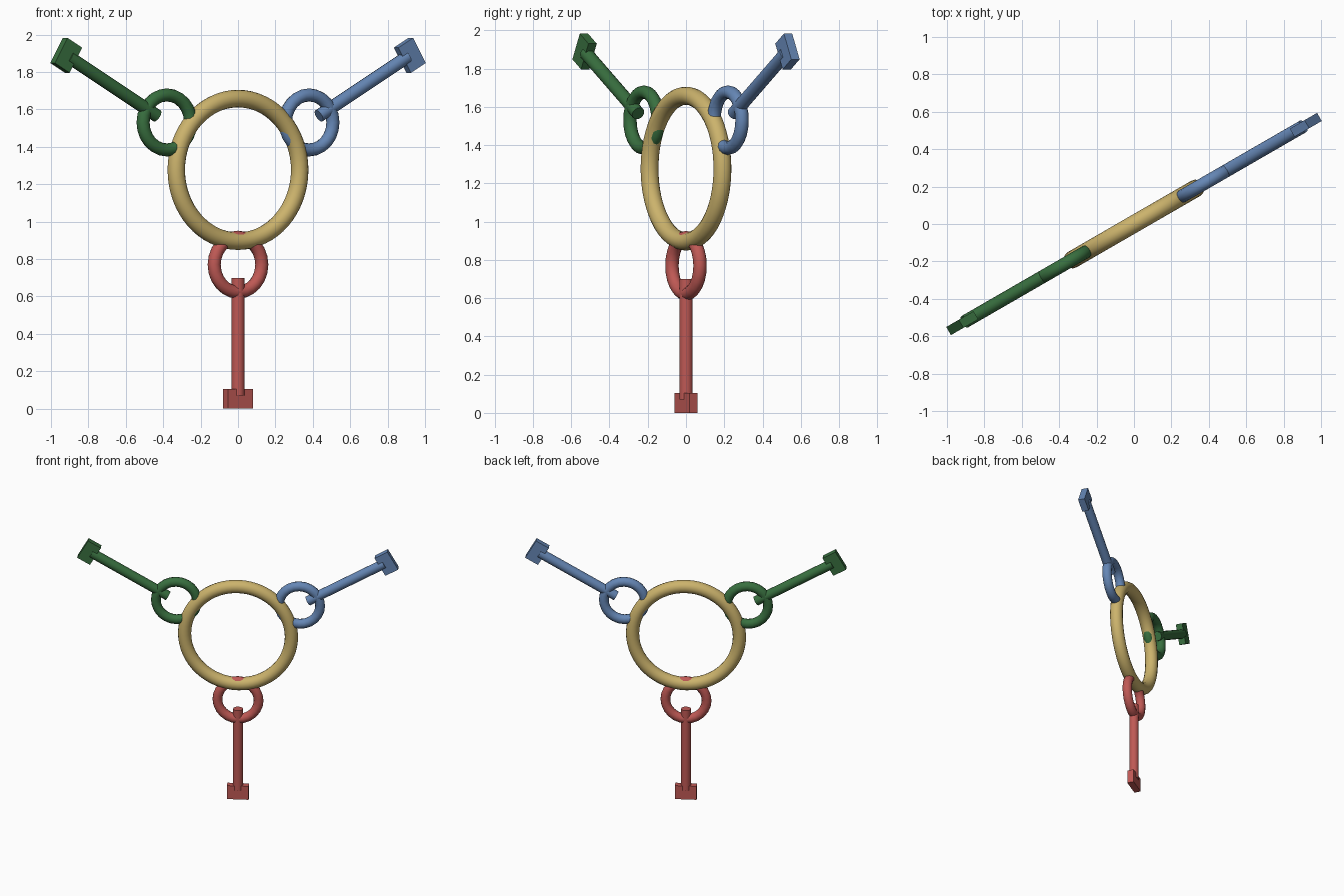
import bpy
from math import radians
from mathutils import Matrix

if "Cube" in bpy.data.objects:
    bpy.data.objects.remove(bpy.data.objects["Cube"])

CZ = 1.277  # height of the main ring centre


def material(name, rgb):
    m = bpy.data.materials.new(name)
    m.diffuse_color = (*rgb, 1)
    m.use_nodes = True
    m.node_tree.nodes["Principled BSDF"].inputs["Base Color"].default_value = m.diffuse_color
    return m


def finish(name, mat, matrix, smooth=True):
    ob = bpy.context.object
    ob.name = name
    ob.data.transform(matrix)
    ob.data.materials.append(mat)
    if smooth:
        bpy.ops.object.shade_smooth_by_angle(angle=radians(40))


# Everything lies in one upright plane turned 30 degrees about z
plane = Matrix.Translation((0, 0, CZ)) @ Matrix.Rotation(radians(30), 4, 'Z')
upright = Matrix.Rotation(radians(90), 4, 'X')

# Main ring
bpy.ops.mesh.primitive_torus_add(major_radius=0.381, minor_radius=0.047,
                                 major_segments=64, minor_segments=16)
finish("main_ring", material("gold", (0.60, 0.45, 0.15)), plane @ upright)

# Three identical keys hanging radially from the main ring
colours = {"red": (0.52, 0.10, 0.09), "blue": (0.13, 0.24, 0.46), "green": (0.04, 0.16, 0.05)}
for i, (label, rgb) in enumerate(colours.items()):
    mat = material(label, rgb)
    turn = plane @ Matrix.Rotation(radians(-120 * i), 4, 'Y')

    # Key bow
    bpy.ops.mesh.primitive_torus_add(major_radius=0.147, minor_radius=0.035,
                                     major_segments=24, minor_segments=12)
    finish(label + "_key_bow", mat, turn @ Matrix.Translation((0, 0, 0.77 - CZ)) @ upright)

    # Key shaft
    bpy.ops.mesh.primitive_cylinder_add(vertices=16, radius=0.035, depth=0.63)
    finish(label + "_key_shaft", mat, turn @ Matrix.Translation((0, 0, 0.385 - CZ)))

    # Key bit
    bpy.ops.mesh.primitive_cube_add(size=1)
    finish(label + "_key_bit", mat, turn @ Matrix.Translation((0, 0, 0.0525 - CZ))
           @ Matrix.Diagonal((0.155, 0.05, 0.105, 1)), False)
